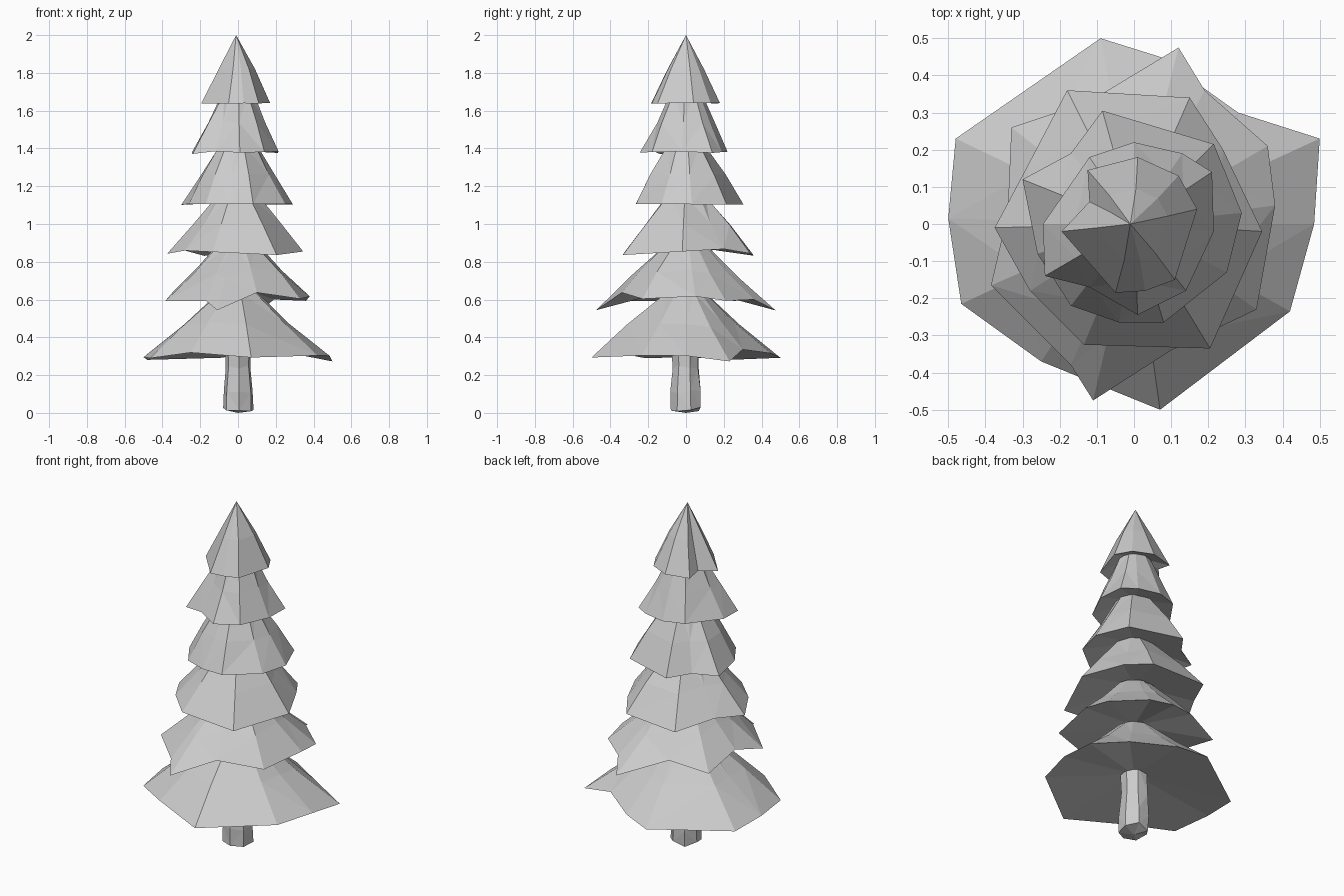
import bpy, bmesh, math, random

if "Cube" in bpy.data.objects:
    bpy.data.objects.remove(bpy.data.objects["Cube"])

random.seed(4)

# Foliage tiers: rim height, droop, top height, top radius, rim outline (x, y in cm)
TIERS = [
    (0.30, 0.45, 0.64, 0.10, [(-9, 50), (7, 45), (28, 30), (50, 23), (48.5, 0), (42, -23.5), (7, -50),
                              (-25, -37), (-46.5, -21.5), (-50, 1.5), (-48, 23)]),
    (0.60, 0.70, 0.89, 0.11, [(12, 47.5), (19, 36), (36, 21), (38, 5), (33, -23), (10, -34), (-11, -47.5),
                              (-17, -38), (-38.5, -16.5), (-34, 3), (-33, 26), (-12, 33)]),
    (0.85, 0.40, 1.15, 0.11, [(-18, 36), (15, 34), (24, 20), (34.5, -2), (20.5, -33.5),
                              (-13.5, -32.5), (-28, -18), (-37.5, -1), (-29, 15)]),
    (1.105, 0.10, 1.42, 0.10, [(-8.5, 30.5), (21.5, 21.5), (29, 3), (25, -13), (8, -26.5), (-4, -26.5),
                               (-17, -22), (-26, -8), (-30, 12), (-17, 19)]),
    (1.38, 0.20, 1.69, 0.085, [(0, 22), (13, 19), (21, 14), (21.5, -2), (14, -18), (1, -24.5),
                               (-12, -17), (-24, -14), (-24.5, 0), (-12, 18)]),
    (1.64, 0.20, 2.00, 0.0, [(1, 18), (12, 13), (17, 4), (11, -15), (3, -18), (-5, -18.5),
                             (-19.5, -2), (-12, 6), (-12.5, 14.5)]),
]


def bridge(bm, a, b):
    n = len(a)
    for i in range(n):
        j = (i + 1) % n
        bm.faces.new((a[i], a[j], b[j], b[i]))


def fan(bm, ring, tip):
    for i in range(len(ring)):
        bm.faces.new((ring[i], ring[(i + 1) % len(ring)], tip))


def finish(bm, name):
    bmesh.ops.triangulate(bm, faces=bm.faces[:])
    bmesh.ops.recalc_face_normals(bm, faces=bm.faces[:])
    mesh = bpy.data.meshes.new(name)
    bm.to_mesh(mesh)
    bm.free()
    bpy.context.collection.objects.link(bpy.data.objects.new(name, mesh))


def tier(index, z, droop, top, top_r, outline):
    bm = bmesh.new()
    pts = [(x / 100, y / 100) for x, y in outline]
    mean = sum(math.hypot(*p) for p in pts) / len(pts)
    rim, mid, upper = [], [], []
    for x, y in pts:
        r = math.hypot(x, y)
        rz = z - droop * (r - mean)
        rim.append(bm.verts.new((x, y, rz)))
        # Halfway ring, slightly uneven; the top tier bulges outward
        t = 0.5
        mr = (r * (1 - t) + top_r * t) * random.uniform(0.92, 1.06)
        if top_r == 0:
            mr = r * 0.53
        mid.append(bm.verts.new((x / r * mr, y / r * mr, rz + (top - rz) * t)))
        if top_r:
            upper.append(bm.verts.new((x / r * top_r, y / r * top_r, top)))
    bridge(bm, rim, mid)
    if top_r:
        bridge(bm, mid, upper)
        fan(bm, upper, bm.verts.new((0, 0, top + 0.03)))
    else:
        fan(bm, mid, bm.verts.new((-0.01, 0, top)))
    # Hollowed underside
    fan(bm, rim, bm.verts.new((0, 0, z + 0.07)))
    finish(bm, f"foliage_tier_{index}")


for i, spec in enumerate(TIERS, 1):
    tier(i, *spec)

# Trunk: rough seven-sided post with a chipped foot
bm = bmesh.new()
rings = []
for z, r in ((0.02, 0.083), (0.11, 0.078), (0.24, 0.072), (0.40, 0.075)):
    ring = []
    for k in range(7):
        a = math.tau * k / 7 + 0.3
        rr = r * random.uniform(0.92, 1.08)
        ring.append(bm.verts.new((rr * math.cos(a), rr * math.sin(a), z + random.uniform(-0.012, 0.012))))
    rings.append(ring)
for a, b in zip(rings, rings[1:]):
    bridge(bm, a, b)
fan(bm, rings[0], bm.verts.new((0, 0, 0)))
fan(bm, rings[-1], bm.verts.new((0, 0, 0.42)))
finish(bm, "trunk")
